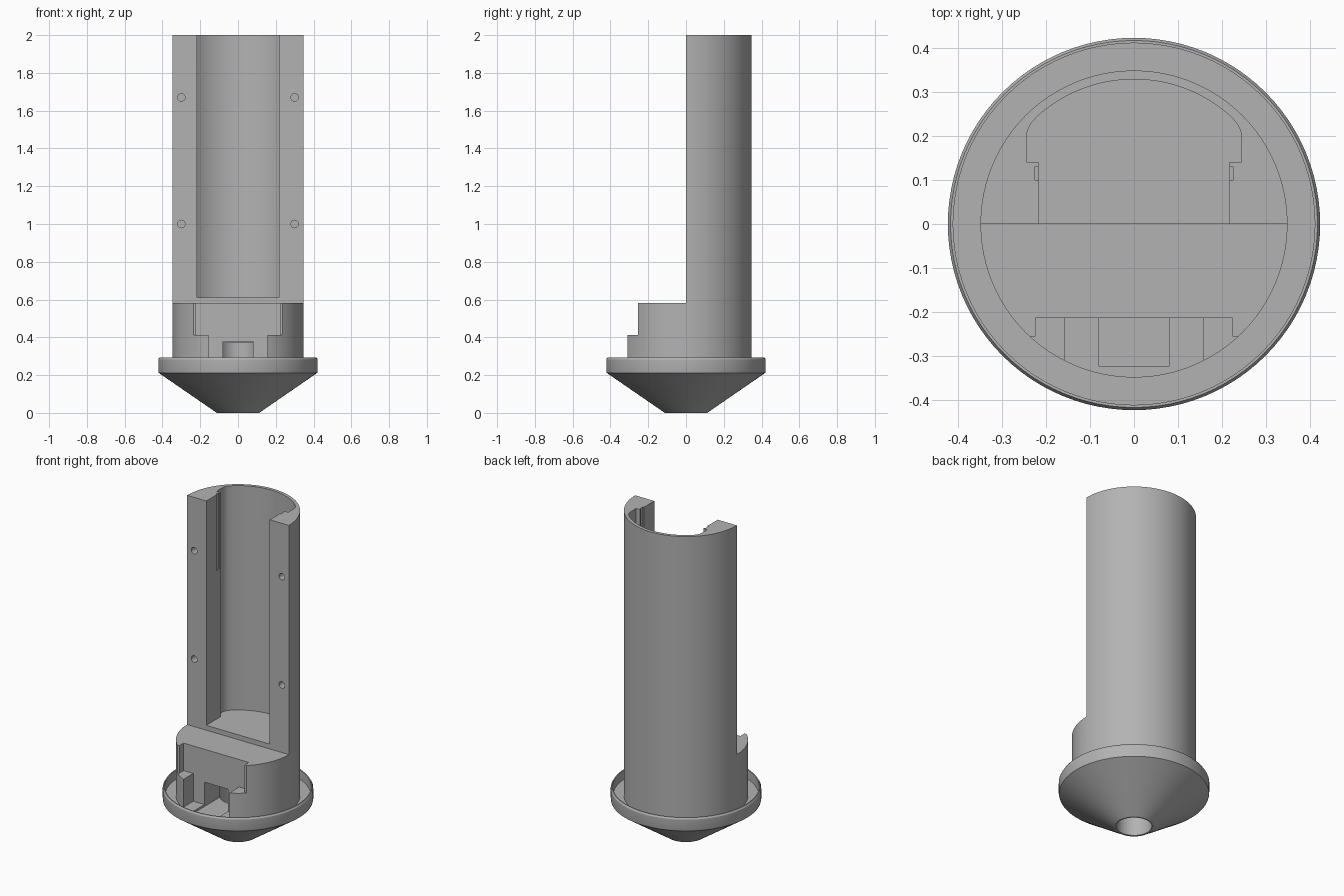
import bpy, bmesh, math

if "Cube" in bpy.data.objects:
    bpy.data.objects.remove(bpy.data.objects["Cube"])

grey = bpy.data.materials.new("plain grey")
grey.diffuse_color = (0.45, 0.45, 0.45, 1)
grey.use_nodes = True
grey.node_tree.nodes["Principled BSDF"].inputs["Base Color"].default_value = grey.diffuse_color


def finish(name, bm):
    bmesh.ops.recalc_face_normals(bm, faces=bm.faces)
    me = bpy.data.meshes.new(name)
    bm.to_mesh(me)
    bm.free()
    ob = bpy.data.objects.new(name, me)
    bpy.context.collection.objects.link(ob)
    me.materials.append(grey)
    return ob


def prism(name, pts, z0, z1):
    bm = bmesh.new()
    f = bm.faces.new([bm.verts.new((x, y, z0)) for x, y in pts])
    up = bmesh.ops.extrude_face_region(bm, geom=[f])
    vs = [v for v in up["geom"] if isinstance(v, bmesh.types.BMVert)]
    bmesh.ops.translate(bm, vec=(0, 0, z1 - z0), verts=vs)
    return finish(name, bm)


def box(name, x0, x1, y0, y1, z0, z1):
    return prism(name, [(x0, y0), (x1, y0), (x1, y1), (x0, y1)], z0, z1)


def lathe(name, profile, n=96):
    bm = bmesh.new()
    rings = []
    for r, z in profile:
        if r == 0:
            rings.append([bm.verts.new((0, 0, z))] * n)
        else:
            rings.append([bm.verts.new((r * math.cos(2 * math.pi * i / n),
                                        r * math.sin(2 * math.pi * i / n), z)) for i in range(n)])
    for a, b in zip(rings, rings[1:]):
        for i in range(n):
            j = (i + 1) % n
            bm.faces.new(list(dict.fromkeys([a[i], a[j], b[j], b[i]])))
    return finish(name, bm)


# Conical foot with raised rim, and the round tube above it
body = lathe("holder_body", [(0, 0), (0.112, 0), (0.42, 0.212), (0.422, 0.22), (0.422, 0.283),
                             (0.416, 0.293), (0.410, 0.293), (0.410, 0.235),
                             (0.348, 0.235), (0.348, 2), (0, 2)])

cutters = []
# Front half removed above the collar
cutters.append(box("front_cut", -0.6, 0.6, -0.6, 0, 0.582, 2.2))

# Long cavity with a curved back
half = [(0.217, -0.1), (0.217, 0.14), (0.244, 0.14), (0.244, 0.20), (0.241, 0.213), (0.234, 0.227)]
arc = [(0.328 * math.cos(math.radians(a)), 0.328 * math.sin(math.radians(a))) for a in range(48, 90, 3)]
right = half + arc
pts = right + [(0, 0.328)] + [(-x, y) for x, y in reversed(right)]
cutters.append(prism("cavity_cut", pts, 0.612, 2.2))

# Side grooves and screw holes
for s in (-1, 1):
    a, b = sorted((s * 0.19, s * 0.224))
    cutters.append(box("groove_cut", a, b, 0.10, 0.13, 1.53, 2.2))
    for z in (1.0, 1.67):
        hole = lathe("screw_hole_cut", [(0, -0.08), (0.02, -0.08), (0.02, 0.08), (0, 0.08)], 24)
        hole.rotation_euler.x = math.pi / 2
        hole.location = (s * 0.3, 0, z)
        cutters.append(hole)

# Stepped pocket in the front of the collar
cutters.append(box("collar_flat_cut", -0.3, 0.3, -0.6, -0.255, 0.412, 0.8))
cutters.append(box("collar_pocket_cut", -0.223, 0.223, -0.6, -0.213, 0.412, 0.8))
cutters.append(box("lower_pocket_cut", -0.157, 0.157, -0.37, -0.213, 0.24, 0.5))
# Cable passage from the pocket down through the tip
cutters.append(box("passage_cut", -0.08, 0.08, -0.322, 0, 0.228, 0.378))
cutters.append(lathe("tip_hole_cut", [(0, -0.1), (0.1, -0.1), (0.1, 0.37), (0, 0.37)], 64))

for c in cutters:
    c.hide_render = True
    m = body.modifiers.new(c.name, "BOOLEAN")
    m.operation = "DIFFERENCE"
    m.solver = "EXACT"
    m.object = c

# Apply the cuts and remove the helpers
bpy.context.view_layer.update()
deps = bpy.context.evaluated_depsgraph_get()
cut_mesh = bpy.data.meshes.new_from_object(body.evaluated_get(deps))
body.modifiers.clear()
body.data = cut_mesh
cut_mesh.materials.clear()
cut_mesh.materials.append(grey)
for p in cut_mesh.polygons:
    p.material_index = 0
for c in cutters:
    bpy.data.objects.remove(c)

bpy.ops.object.select_all(action="DESELECT")
body.select_set(True)
bpy.context.view_layer.objects.active = body
bpy.ops.object.shade_smooth_by_angle(angle=math.radians(25))
